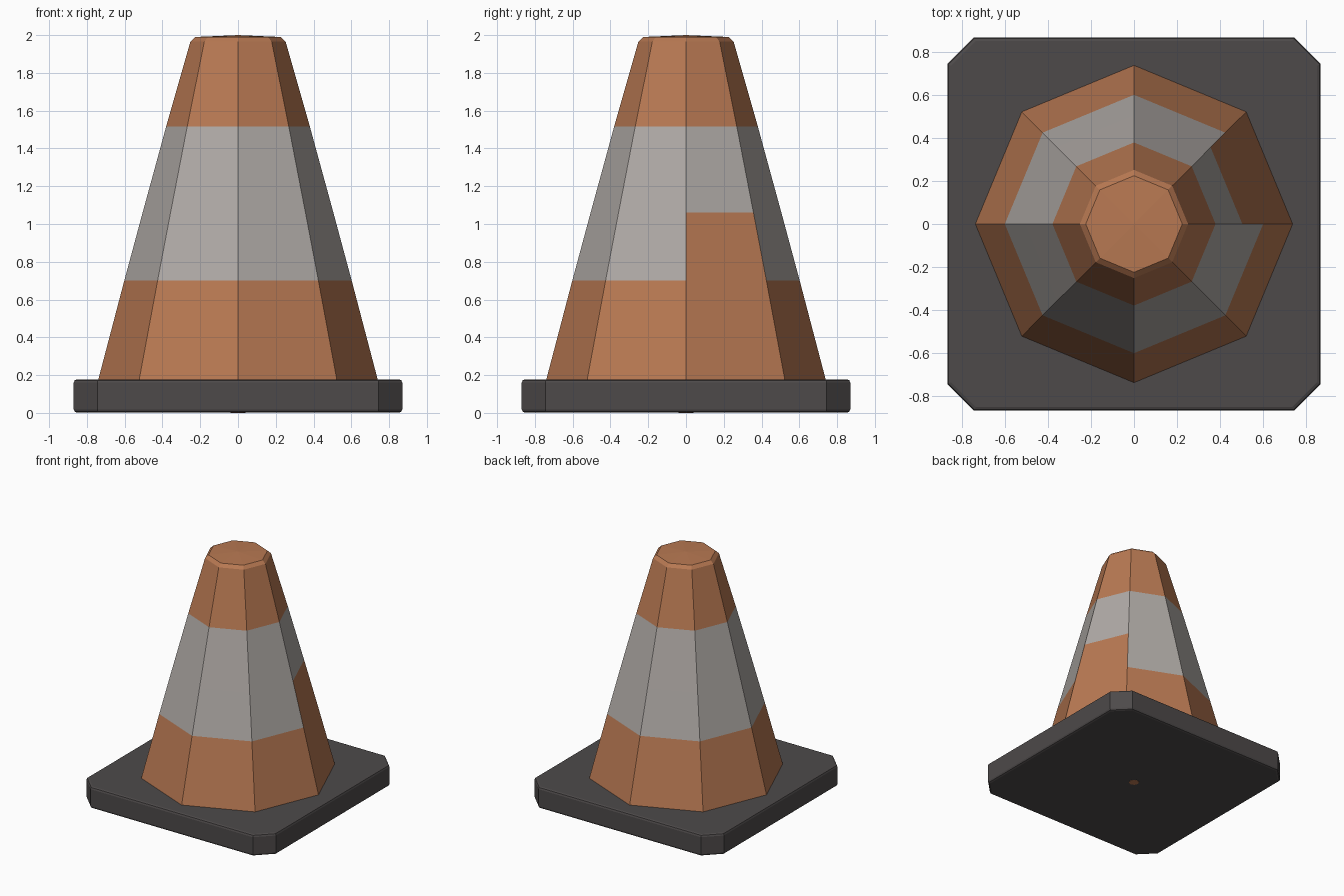
import bpy, bmesh, math

if "Cube" in bpy.data.objects:
    bpy.data.objects.remove(bpy.data.objects["Cube"])


def material(name, rgb):
    m = bpy.data.materials.new(name)
    m.diffuse_color = (*rgb, 1.0)
    m.use_nodes = True
    m.node_tree.nodes["Principled BSDF"].inputs["Base Color"].default_value = m.diffuse_color
    return m


ORANGE = material("orange", (0.48, 0.19, 0.085))
GREY = material("light_grey", (0.43, 0.40, 0.38))
DARK = material("dark_rubber", (0.075, 0.068, 0.068))


def finish(bm, name, mats):
    bmesh.ops.recalc_face_normals(bm, faces=bm.faces)
    me = bpy.data.meshes.new(name)
    bm.to_mesh(me)
    bm.free()
    for m in mats:
        me.materials.append(m)
    ob = bpy.data.objects.new(name, me)
    bpy.context.collection.objects.link(ob)
    return ob


# Square base slab with cut corners and softened edges
S, C, Z0, Z1 = 0.87, 0.745, 0.001, 0.178
outline = [(S, -C), (S, C), (C, S), (-C, S), (-S, C), (-S, -C), (-C, -S), (C, -S)]
bm = bmesh.new()
bottom = bm.faces.new([bm.verts.new((x, y, Z0)) for x, y in outline])
up = bmesh.ops.extrude_face_region(bm, geom=[bottom], use_keep_orig=True)
for v in up["geom"]:
    if isinstance(v, bmesh.types.BMVert):
        v.co.z = Z1
base = finish(bm, "base", [DARK])
bev = base.modifiers.new("soft_edges", "BEVEL")
bev.width = 0.018
bev.segments = 2
bev.limit_method = 'ANGLE'
bev.angle_limit = math.radians(60)

# Eight-sided cone body: (height, radius) rings, corners on the axes
rings = [(0.175, 0.74), (0.70, 0.602), (1.06, 0.505), (1.517, 0.38), (1.965, 0.252), (1.99, 0.225)]
N = 8
bm = bmesh.new()
loops = [[bm.verts.new((r * math.cos(math.tau * i / N), r * math.sin(math.tau * i / N), z))
          for i in range(N)] for z, r in rings]
for k in range(len(rings) - 1):
    for i in range(N):
        j = (i + 1) % N
        f = bm.faces.new((loops[k][i], loops[k][j], loops[k + 1][j], loops[k + 1][i]))
        # Grey band, except the lower part of one back-right panel
        if k == 2 or (k == 1 and i != 0):
            f.material_index = 1
# Slightly domed cap
tip = bm.verts.new((0, 0, 2.0))
for i in range(N):
    bm.faces.new((loops[-1][i], loops[-1][(i + 1) % N], tip))
finish(bm, "cone_body", [ORANGE, GREY])

# Small orange plug under the base
bm = bmesh.new()
bmesh.ops.create_cone(bm, cap_ends=True, segments=8, radius1=0.04, radius2=0.04, depth=0.004)
bmesh.ops.translate(bm, verts=bm.verts, vec=(0, 0, 0.002))
finish(bm, "bottom_plug", [ORANGE])
